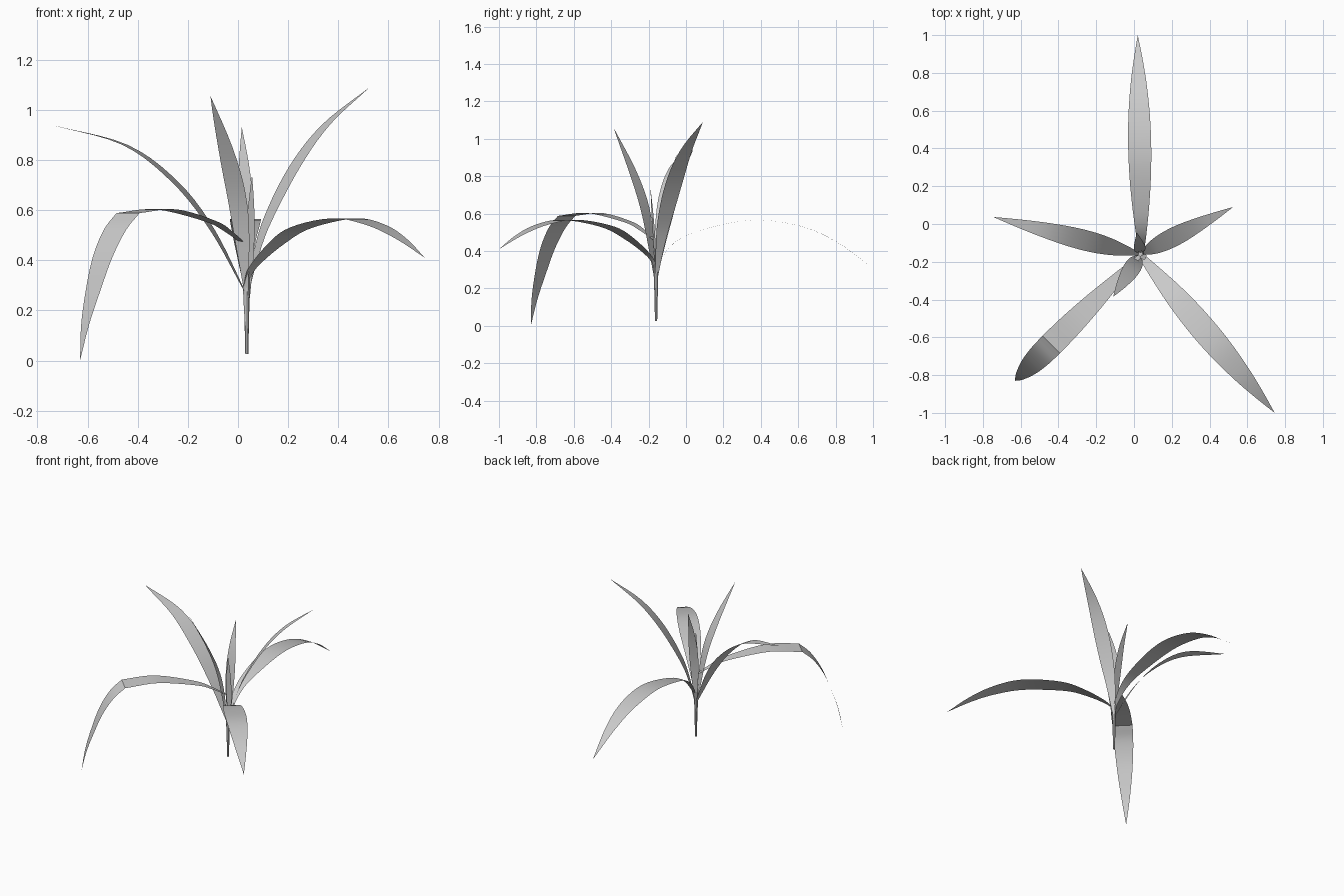
import bpy
import bmesh
from mathutils import Vector

cube = bpy.data.objects.get("Cube")
if cube:
    bpy.data.objects.remove(cube, do_unlink=True)

grey = bpy.data.materials.new("leaf grey")
grey.use_nodes = True
colour = (0.6, 0.6, 0.6, 1)
grey.diffuse_color = colour
bsdf = grey.node_tree.nodes["Principled BSDF"]
bsdf.inputs["Base Color"].default_value = colour
bsdf.inputs["Roughness"].default_value = 0.8

STEPS = 5


def spline(points, crease=None):
    """Smooth path through the points, with an optional sharp fold."""
    path = [points[0]]
    for i in range(len(points) - 1):
        b, c = points[i], points[i + 1]
        a = 2 * b - c if i in (0, crease) else points[i - 1]
        d = 2 * c - b if i + 1 in (len(points) - 1, crease) else points[i + 2]
        for k in range(1, STEPS + 1):
            t = k / STEPS
            path.append(0.5 * (2 * b + (c - a) * t + (2 * a - 5 * b + 4 * c - d) * t ** 2
                               + (3 * b - a - 3 * c + d) * t ** 3))
    return path


# Blade outline: (fraction of length, fraction of greatest width)
OUTLINE = spline([Vector(p) for p in
                  [(0, .15), (.15, .5), (.3, .82), (.45, .99), (.6, .96), (.75, .72), (.88, .38), (1, 0)]])


def outline_width(s):
    for p, q in zip(OUTLINE, OUTLINE[1:]):
        if s <= q.x:
            return p.y + (q.y - p.y) * (s - p.x) / (q.x - p.x)
    return 0


def finish(name, bm):
    mesh = bpy.data.meshes.new(name)
    bm.to_mesh(mesh)
    bm.free()
    mesh.materials.append(grey)
    obj = bpy.data.objects.new(name, mesh)
    bpy.context.collection.objects.link(obj)
    bpy.ops.object.select_all(action='DESELECT')
    obj.select_set(True)
    bpy.context.view_layer.objects.active = obj
    bpy.ops.object.shade_smooth_by_angle(angle=0.6)


def leaf(name, base, tip, profile, width, crease=None):
    """Flat blade arching from base to tip; profile lists (fraction outwards, height)."""
    base, tip = Vector(base), Vector(tip)
    path = spline([Vector((*base.lerp(tip, f), z)) for f, z in profile], crease)
    out = (tip - base).normalized()
    side = Vector((-out.y, out.x, 0))
    lengths = [0]
    for p, q in zip(path, path[1:]):
        lengths.append(lengths[-1] + (q - p).length)
    bm = bmesh.new()
    rows = []
    for p, s in zip(path[:-1], lengths):
        half = side * width / 2 * outline_width(s / lengths[-1])
        rows.append((bm.verts.new(p - half), bm.verts.new(p + half)))
    for (a, b), (c, d) in zip(rows, rows[1:]):
        bm.faces.new((a, c, d, b))
    bm.faces.new((rows[-1][0], bm.verts.new(path[-1]), rows[-1][1]))
    finish(name, bm)


# Arching outer leaves
leaf("back_leaf", (.04, -.16), (.02, 1),
     [(0, .32), (.08, .44), (.2, .51), (.44, .565), (.66, .535), (.83, .45), (1, .31)], .122)
leaf("front_left_leaf", (.03, -.16), (.745, -1),
     [(0, .3), (.04, .37), (.17, .465), (.31, .53), (.55, .567), (.73, .54), (.87, .485), (1, .41)], .135)
leaf("folded_front_right_leaf", (.03, -.17), (-.63, -.83),
     [(0, .46), (.1, .513), (.21, .555), (.48, .603), (.71, .588),
      (.79, .52), (.865, .41), (.925, .27), (.97, .14), (1, 0)],
     .13, crease=4)

# Rising outer leaves
leaf("right_leaf", (.03, -.16), (-.745, .037),
     [(0, .27), (.17, .52), (.36, .71), (.62, .86), (1, .94)], .108)
leaf("back_left_leaf", (.04, -.155), (.525, .09),
     [(0, .27), (.06, .41), (.16, .56), (.38, .77), (.64, .94), (1, 1.09)], .1)

# Upright centre leaves
leaf("tall_front_leaf", (.035, -.165), (-.11, -.385),
     [(0, .25), (.2, .58), (.5, .8), (1, 1.055)], .09)
leaf("centre_back_leaf", (.035, -.155), (.015, -.045),
     [(0, .25), (.15, .52), (.5, .75), (1, .93)], .062)
leaf("young_leaf", (.045, -.16), (.056, -.19),
     [(0, .25), (.3, .45), (1, .74)], .035)
leaf("small_sprout", (.028, -.165), (.02, -.172),
     [(0, .15), (.4, .3), (1, .41)], .015)

# Slender stem, widening towards the leaf bases
bm = bmesh.new()
bmesh.ops.create_cone(bm, cap_ends=True, segments=8, radius1=.006, radius2=.013, depth=.31)
bmesh.ops.translate(bm, verts=bm.verts, vec=(.035, -.16, .18))
finish("stem", bm)
